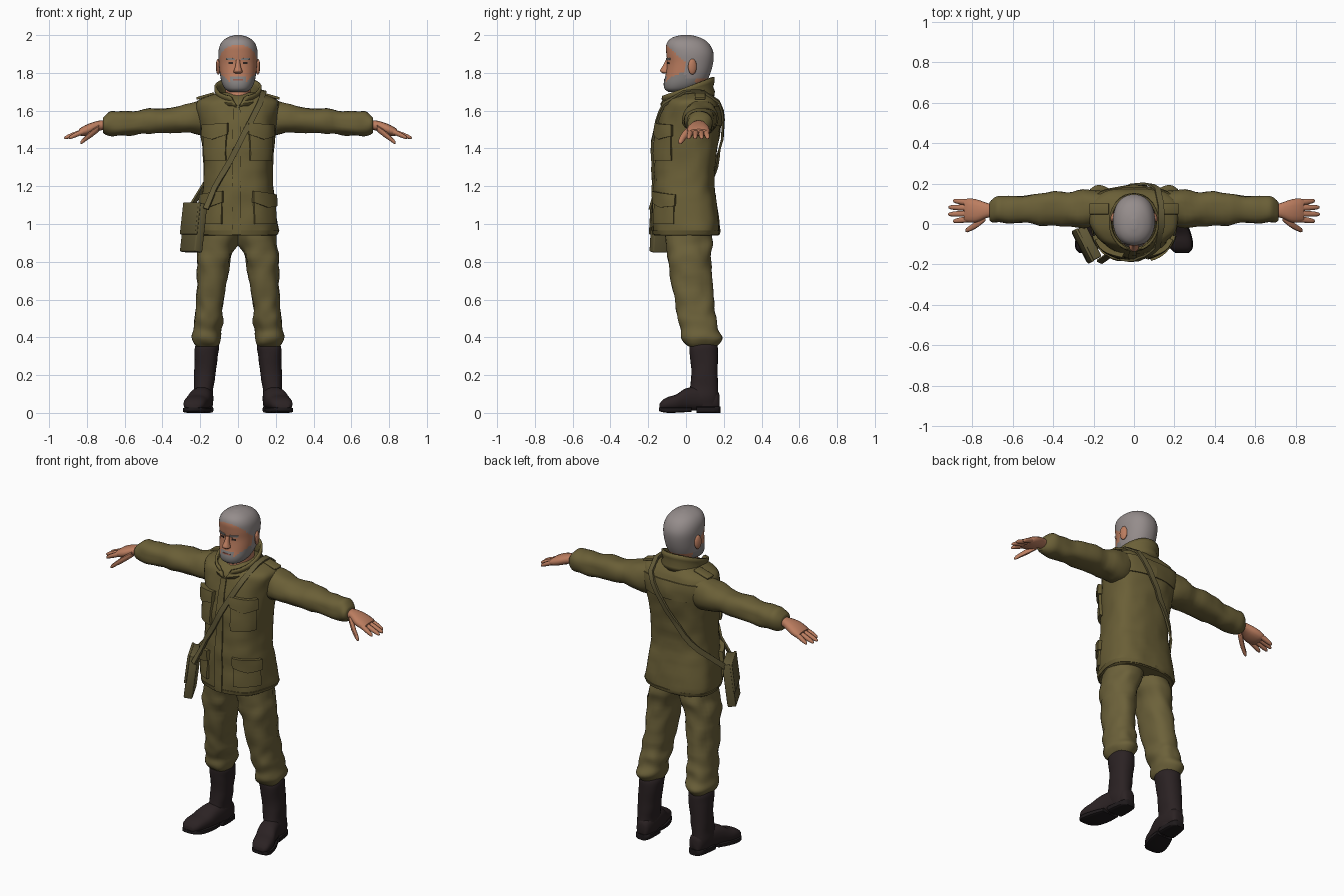
import bpy, bmesh, math
from mathutils import Vector, Matrix, noise
from mathutils.bvhtree import BVHTree

if "Cube" in bpy.data.objects:
    bpy.data.objects.remove(bpy.data.objects["Cube"])


def material(name, rgb):
    m = bpy.data.materials.new(name)
    m.diffuse_color = (*rgb, 1)
    m.use_nodes = True
    m.node_tree.nodes["Principled BSDF"].inputs["Base Color"].default_value = m.diffuse_color
    return m


JACKET = material("olive jacket", (0.145, 0.115, 0.038))
PANTS = material("olive trousers", (0.150, 0.120, 0.042))
CANVAS = material("canvas", (0.125, 0.103, 0.040))
BOOT = material("dark leather", (0.024, 0.016, 0.017))
SOLE = material("black sole", (0.013, 0.010, 0.011))
SKIN = material("skin", (0.50, 0.205, 0.115))
HAIR = material("grey hair", (0.30, 0.265, 0.26))
BEARD = material("grey beard", (0.24, 0.225, 0.22))
DARK = material("dark eyes", (0.03, 0.018, 0.015))
LIP = material("lips", (0.30, 0.10, 0.07))


def finish(name, bm, mat, mirror=False, angle=45):
    bmesh.ops.recalc_face_normals(bm, faces=bm.faces)
    me = bpy.data.meshes.new(name)
    bm.to_mesh(me)
    bm.free()
    me.materials.append(mat)
    me.shade_smooth()
    me.set_sharp_from_angle(angle=math.radians(angle))
    ob = bpy.data.objects.new(name, me)
    bpy.context.collection.objects.link(ob)
    if mirror:
        ob.modifiers.new("mirror", 'MIRROR').use_mirror_merge = False
    return ob


def catmull(rows, sub):
    out = []
    for i in range(len(rows) - 1):
        p0, p1, p2, p3 = (rows[min(max(i + k, 0), len(rows) - 1)] for k in (-1, 0, 1, 2))
        for s in range(sub):
            t = s / sub
            out.append([0.5 * (2 * b + (c - a) * t + (2 * a - 5 * b + 4 * c - d) * t * t
                               + (3 * b - a - 3 * c + d) * t ** 3)
                        for a, b, c, d in zip(p0, p1, p2, p3)])
    return out + [list(rows[-1])]


def grid_faces(bm, rings, closed):
    n = len(rings[0])
    for r0, r1 in zip(rings, rings[1:]):
        for i in range(n if closed else n - 1):
            j = (i + 1) % n
            bm.faces.new((r0[i], r0[j], r1[j], r1[i]))


def loft(name, axis, secs, mat, n=20, sub=3, p=2.3, bias=0.5, fold=0.0, mirror=False):
    """Sections are (position, a_low, a_high, b_low, b_high) across the axis."""
    bm = bmesh.new()
    rings = []
    for pos, a0, a1, b0, b1 in catmull(secs, sub):
        ca, ra, cb = (a0 + a1) / 2, (a1 - a0) / 2, b0 + (b1 - b0) * bias
        ring = []
        for i in range(n):
            t = 2 * math.pi * i / n
            c, s = math.cos(t), math.sin(t)
            da = ra * math.copysign(abs(c) ** (2 / p), c)
            db = (b1 - cb if s > 0 else cb - b0) * math.copysign(abs(s) ** (2 / p), s)
            order = {'x': (pos, ca + da, cb + db), 'y': (ca + da, pos, cb + db),
                     'z': (ca + da, cb + db, pos)}
            v = Vector(order[axis])
            if fold:
                k = fold * noise.noise(v * 14) / max(0.03, math.hypot(da, db))
                off = {'x': (0, da, db), 'y': (da, 0, db), 'z': (da, db, 0)}[axis]
                v += Vector(off) * k
            ring.append(bm.verts.new(v))
        rings.append(ring)
    grid_faces(bm, rings, True)
    bm.faces.new(rings[0])
    bm.faces.new(rings[-1])
    return finish(name, bm, mat, mirror)


def tree_of(ob):
    return BVHTree.FromPolygons([v.co for v in ob.data.vertices],
                                [list(f.vertices) for f in ob.data.polygons])


def drape(name, tree, a0, a1, z0, z1, thick, mat, mirror=True, point=0.0, nu=6, nv=4, tilt=0.0):
    """Raised patch hugging a body; angles in degrees from the front towards +x."""
    bm = bmesh.new()
    rows = []
    for j in range(-1, nv + 2):
        row = []
        for i in range(-1, nu + 2):
            u, v = min(max(i / nu, 0), 1), min(max(j / nv, 0), 1)
            a = math.radians(a0 + (a1 - a0) * u)
            z = z0 + (z1 - z0) * v - point * (1 - v) * (1 - abs(2 * u - 1)) - tilt * u
            d = Vector((math.sin(a), -math.cos(a), 0))
            hit = tree.ray_cast(Vector((0, 0, z)) + d, -d)[0]
            sunk = i in (-1, nu + 1) or j in (-1, nv + 1)
            row.append(bm.verts.new(hit + d * (-0.008 if sunk else thick)))
        rows.append(row)
    grid_faces(bm, rows, False)
    return finish(name, bm, mat, mirror, 40)


def box(name, size, matrix, mat, bevel=0.008, mirror=False):
    bm = bmesh.new()
    bmesh.ops.create_cube(bm, size=1, matrix=matrix @ Matrix.Diagonal((*size, 1)))
    bmesh.ops.bevel(bm, geom=bm.edges[:], offset=bevel, segments=2, affect='EDGES', profile=0.5)
    return finish(name, bm, mat, mirror)


# Jacket body
torso = loft("jacket_body", 'z', [
    (0.94, -.20, .20, -.165, .17), (0.97, -.212, .212, -.172, .18), (1.1, -.2, .2, -.172, .165),
    (1.2, -.188, .188, -.172, .15), (1.3, -.184, .184, -.168, .153), (1.4, -.19, .19, -.165, .165),
    (1.5, -.2, .2, -.152, .18), (1.59, -.218, .218, -.132, .186), (1.645, -.218, .218, -.112, .168),
    (1.672, -.175, .175, -.085, .15), (1.695, -.10, .10, -.05, .13)],
    JACKET, n=48, sub=4, p=2.5, bias=0.62, fold=0.008)
tt = tree_of(torso)
drape("front_placket", tt, -10, 5, 0.945, 1.62, 0.008, JACKET, False, nu=4, nv=24)
drape("chest_pocket", tt, 21, 66, 1.335, 1.50, 0.016, JACKET)
drape("chest_pocket_flap", tt, 19, 68, 1.475, 1.535, 0.024, JACKET, point=0.022, tilt=0.01, nu=8)
drape("hip_pocket", tt, 27, 72, 1.00, 1.15, 0.012, JACKET)
drape("hip_pocket_flap", tt, 25, 74, 1.115, 1.175, 0.021, JACKET, point=0.018, tilt=0.02, nu=8)
drape("hem_band", tt, 0, 180, 0.945, 0.965, 0.004, JACKET, nu=24, nv=1)
drape("back_yoke", tt, 122, 180, 1.52, 1.625, 0.007, JACKET, nu=10)
box("shoulder_tab", (.10, .055, .014),
    Matrix.Translation((.172, .075, 1.678)) @ Matrix.Rotation(math.radians(16), 4, 'Y'),
    JACKET, 0.004, True)

# Standing collar, open at the front
bm = bmesh.new()
rings = []
for k in range(5):
    f, ring = k / 4, []
    for i in range(33):
        gap = 3 + 17 * f
        t = math.radians(gap + (360 - 2 * gap) * i / 32)
        z = (1.625 + .05 * f) * (1 + math.cos(t)) / 2 + (1.675 + .103 * f) * (1 - math.cos(t)) / 2
        bow = 1 + 0.04 * math.sin(f * 9)
        ring.append(bm.verts.new((.116 * bow * math.sin(t), .008 - .134 * bow * math.cos(t), z)))
    rings.append(ring)
grid_faces(bm, rings, False)
collar = finish("collar", bm, JACKET)
shell = collar.modifiers.new("thickness", 'SOLIDIFY')
shell.thickness, shell.offset = 0.014, 0

# Sleeves
loft("sleeve", 'x', [
    (.12, .01, .155, 1.49, 1.665), (.2, -.01, .168, 1.472, 1.655), (.28, -.015, .166, 1.482, 1.632),
    (.36, -.01, .158, 1.482, 1.616), (.47, -.002, .156, 1.476, 1.612), (.55, .0, .145, 1.472, 1.595),
    (.62, .0, .14, 1.464, 1.592), (.67, .004, .134, 1.46, 1.597), (.70, .01, .122, 1.472, 1.575),
    (.715, .022, .108, 1.485, 1.56)], JACKET, n=24, fold=0.012, mirror=True)

# Hands
loft("palm", 'x', [(.69, .035, .095, 1.50, 1.545), (.73, .03, .105, 1.495, 1.548),
                   (.78, .008, .122, 1.475, 1.535), (.82, .008, .126, 1.465, 1.517),
                   (.842, .015, .12, 1.47, 1.502)], SKIN, n=16, mirror=True)
for label, y0, y1, tip in (("index", .024, .014, .895), ("middle", .052, .048, .92),
                           ("ring", .08, .083, .918), ("little", .106, .115, .895)):
    secs = []
    for f, r in ((0, .015), (.35, .0145), (.75, .012), (.95, .008), (1, .003)):
        y, z = y0 + (y1 - y0) * f, 1.489 - .03 * f - .004 * f * f
        secs.append((.82 + (tip - .82) * f, y - r, y + r, z - r, z + r))
    loft(label + "_finger", 'x', secs, SKIN, n=10, sub=2, mirror=True)
loft("thumb", 'x', [(.735, .015, .055, 1.49, 1.525), (.77, -.014, .024, 1.462, 1.502),
                    (.80, -.031, .0, 1.442, 1.475), (.825, -.041, -.016, 1.424, 1.45),
                    (.834, -.038, -.026, 1.424, 1.436)], SKIN, n=10, sub=2, mirror=True)

# Trousers
loft("trouser_leg", 'z', [
    (.352, .108, .218, .01, .155), (.372, .096, .236, -.015, .175), (.40, .088, .25, -.028, .186),
    (.44, .09, .24, -.026, .172), (.49, .078, .236, -.04, .162), (.54, .082, .222, -.05, .152),
    (.62, .07, .22, -.065, .146), (.75, .048, .215, -.088, .136), (.85, .024, .211, -.1, .136),
    (.91, -.004, .203, -.106, .136), (1.0, -.02, .19, -.1, .13)],
    PANTS, n=28, sub=4, fold=0.014, mirror=True)

# Boots
loft("boot_shaft", 'z', [
    (.03, .138, .228, .03, .172), (.08, .132, .236, .005, .176), (.13, .13, .235, .02, .17),
    (.2, .12, .235, .03, .166), (.3, .106, .23, .02, .17), (.35, .1, .23, .016, .166),
    (.375, .11, .215, .03, .15)], BOOT, n=24, fold=0.005, mirror=True)
loft("boot_foot", 'y', [
    (.178, .155, .2, .02, .09), (.16, .137, .22, .012, .12), (.08, .13, .236, .012, .14),
    (.0, .14, .26, .012, .13), (-.05, .155, .28, .012, .098), (-.09, .167, .288, .012, .086),
    (-.122, .182, .286, .014, .07), (-.14, .205, .27, .018, .048)], BOOT, n=20, p=2.5, mirror=True)
loft("boot_sole", 'y', [
    (.03, .14, .25, .006, .03), (-.03, .145, .277, .002, .03), (-.09, .162, .292, .0, .03),
    (-.125, .182, .288, .004, .03), (-.143, .205, .27, .01, .028)], SOLE, n=16, p=5, mirror=True)
loft("boot_heel", 'y', [(.182, .155, .2, .0, .035), (.165, .136, .222, .0, .035),
                        (.10, .13, .236, .0, .035), (.055, .132, .24, .0, .035)],
     SOLE, n=16, p=5, mirror=True)

# Neck and head, with hair and beard coloured by region
loft("neck", 'z', [(1.6, -.07, .07, -.1, .1), (1.66, -.068, .068, -.078, .11),
                   (1.76, -.066, .066, -.05, .115)], SKIN)
head = loft("head", 'z', [
    (1.70, -.045, .045, -.095, .0), (1.715, -.068, .068, -.113, .05), (1.745, -.085, .085, -.118, .1),
    (1.79, -.095, .095, -.108, .126), (1.85, -.101, .101, -.1, .143), (1.9, -.104, .104, -.104, .146),
    (1.94, -.098, .098, -.106, .132), (1.97, -.08, .08, -.094, .106), (1.99, -.05, .05, -.065, .066),
    (2.0, -.015, .015, -.025, .025)], SKIN, n=56, sub=5, p=2.2, bias=0.47)
head.data.materials.append(HAIR)
head.data.materials.append(BEARD)
for f in head.data.polygons:
    x, y, z = f.center
    x = abs(x)
    beard_top = 1.782 if x < .042 else 1.755 + max(0, x - .05)
    if z > 1.768 and y > -.005 - 1.05 * max(0, z - 1.855):
        f.material_index = 1
    elif z < beard_top and y < .05:
        f.material_index = 2
ht = tree_of(head)
drape("eye", ht, 15, 29, 1.847, 1.857, 0.002, DARK, nu=4, nv=2)
drape("eyebrow", ht, 9, 36, 1.867, 1.877, 0.007, BEARD, nu=5, nv=2, tilt=-0.002)
drape("mouth", ht, -13, 13, 1.760, 1.767, 0.002, LIP, False, nu=4, nv=2)
loft("nose", 'z', [(1.797, -.014, .014, -.122, -.085), (1.805, -.024, .024, -.134, -.085),
                   (1.815, -.021, .021, -.137, -.085), (1.84, -.013, .013, -.122, -.085),
                   (1.868, -.011, .011, -.108, -.085)], SKIN, n=14)
bm = bmesh.new()
bmesh.ops.create_uvsphere(bm, u_segments=14, v_segments=10, radius=1,
                          matrix=Matrix.Translation((.104, .034, 1.833))
                          @ Matrix.Rotation(math.radians(18), 4, 'Z')
                          @ Matrix.Diagonal((.012, .024, .042, 1)))
finish("ear", bm, SKIN, True)

# Shoulder bag
place = (Matrix.Translation((-.235, -.10, .98)) @ Matrix.Rotation(math.radians(-63), 4, 'Z')
         @ Matrix.Rotation(math.radians(-7), 4, 'X'))
box("bag_body", (.175, .05, .26), place, CANVAS)
box("bag_flap", (.182, .014, .17), place @ Matrix.Translation((0, -.026, .047)), CANVAS, 0.004)

# Strap running across chest, over the shoulder and down the back
front = [(-.115 + .225 * i / 9, 1.19 + .44 * i / 9) for i in range(10)]
back = [(.115 - .27 * i / 9, 1.64 - .42 * i / 9) for i in range(10)]
casts = [(Vector((x, -1, z)), Vector((0, 1, 0))) for x, z in front]
casts += [(Vector((.13, y, 3)), Vector((0, 0, -1))) for y in (-.01, .04, .09)]
casts += [(Vector((x, 1, z)), Vector((0, -1, 0))) for x, z in back]
pts = [(Vector((-.17, -.187, 1.08)), Vector((-.4, -.9, 0)))]
for o, d in casts:
    hit, nor = tt.ray_cast(o, d)[:2]
    nor = nor if nor.dot(d) < 0 else -nor
    pts.append((hit + nor * 0.016, nor))
pts.append((Vector((-.25, -.02, 1.09)), Vector((-.9, .3, 0))))
bm = bmesh.new()
rings = []
for i, (c, nor) in enumerate(pts):
    tan = pts[min(i + 1, len(pts) - 1)][0] - pts[max(i - 1, 0)][0]
    side = tan.cross(nor).normalized() * 0.015
    up = side.cross(tan).normalized() * 0.006
    rings.append([bm.verts.new(c + a * side + b * up) for a, b in ((1, 1), (-1, 1), (-1, -1), (1, -1))])
grid_faces(bm, rings, True)
bm.faces.new(rings[0])
bm.faces.new(rings[-1])
finish("bag_strap", bm, CANVAS)
